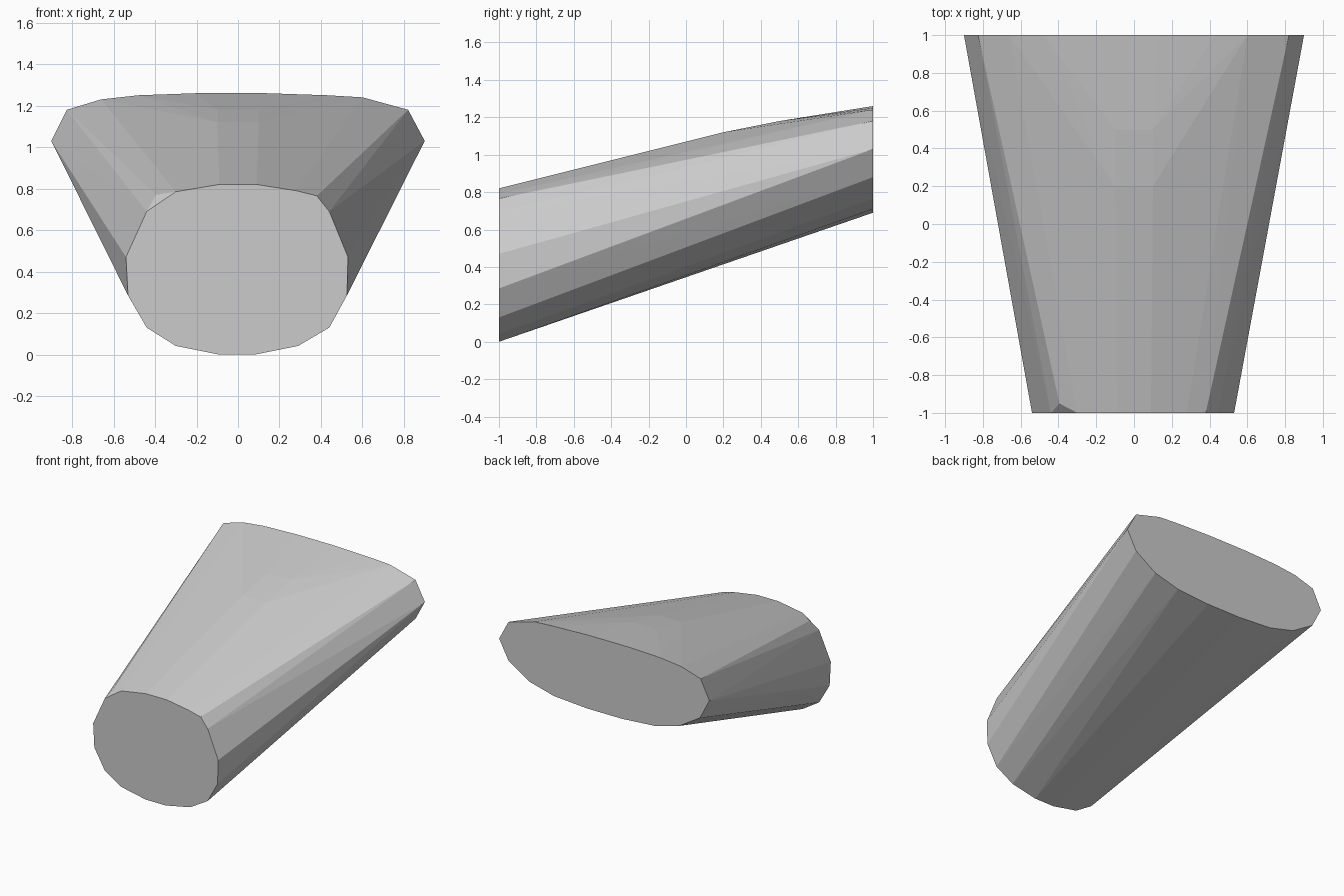
import bpy, bmesh

if "Cube" in bpy.data.objects:
    bpy.data.objects.remove(bpy.data.objects["Cube"])

# End outlines as (x, z), counter-clockwise from the left
front = [(-.54, .47), (-.53, .285), (-.44, .13), (-.30, .042), (-.09, 0), (.08, 0),
         (.29, .042), (.44, .13), (.525, .285), (.53, .47), (.44, .69), (.38, .765),
         (.28, .79), (.09, .82), (-.09, .82), (-.30, .785), (-.44, .69)]
back = [(-.9, 1.03), (-.82, .875), (-.64, .765), (-.43, .71), (-.15, .69), (.15, .69),
        (.43, .71), (.64, .765), (.82, .88), (.9, 1.03), (.82, 1.18), (.6, 1.24),
        (.43, 1.25), (.13, 1.26), (-.2, 1.26), (-.48, 1.25), (-.66, 1.23), (-.825, 1.18)]
# Slight crown along the top, as (half width, y, z)
crown = [(.1, .2, 1.12), (.1, .5, 1.18), (.28, .55, 1.17)]

# Tapered body: convex skin over both ends and the crown
points = [(x, -1, z) for x, z in front] + [(x, 1, z) for x, z in back]
points += [(s * x, y, z) for x, y, z in crown for s in (-1, 1)]
points.append((-.395, -.95, .77))

bm = bmesh.new()
for p in points:
    bm.verts.new(p)
bmesh.ops.convex_hull(bm, input=bm.verts[:])
bmesh.ops.delete(bm, geom=[v for v in bm.verts if not v.link_faces], context='VERTS')
# Merge coplanar triangles on the end caps
bmesh.ops.dissolve_limit(bm, angle_limit=.005, verts=bm.verts[:], edges=bm.edges[:])
bmesh.ops.recalc_face_normals(bm, faces=bm.faces[:])
mesh = bpy.data.meshes.new("tapered_body")
bm.to_mesh(mesh)
bm.free()
bpy.context.collection.objects.link(bpy.data.objects.new("tapered_body", mesh))
